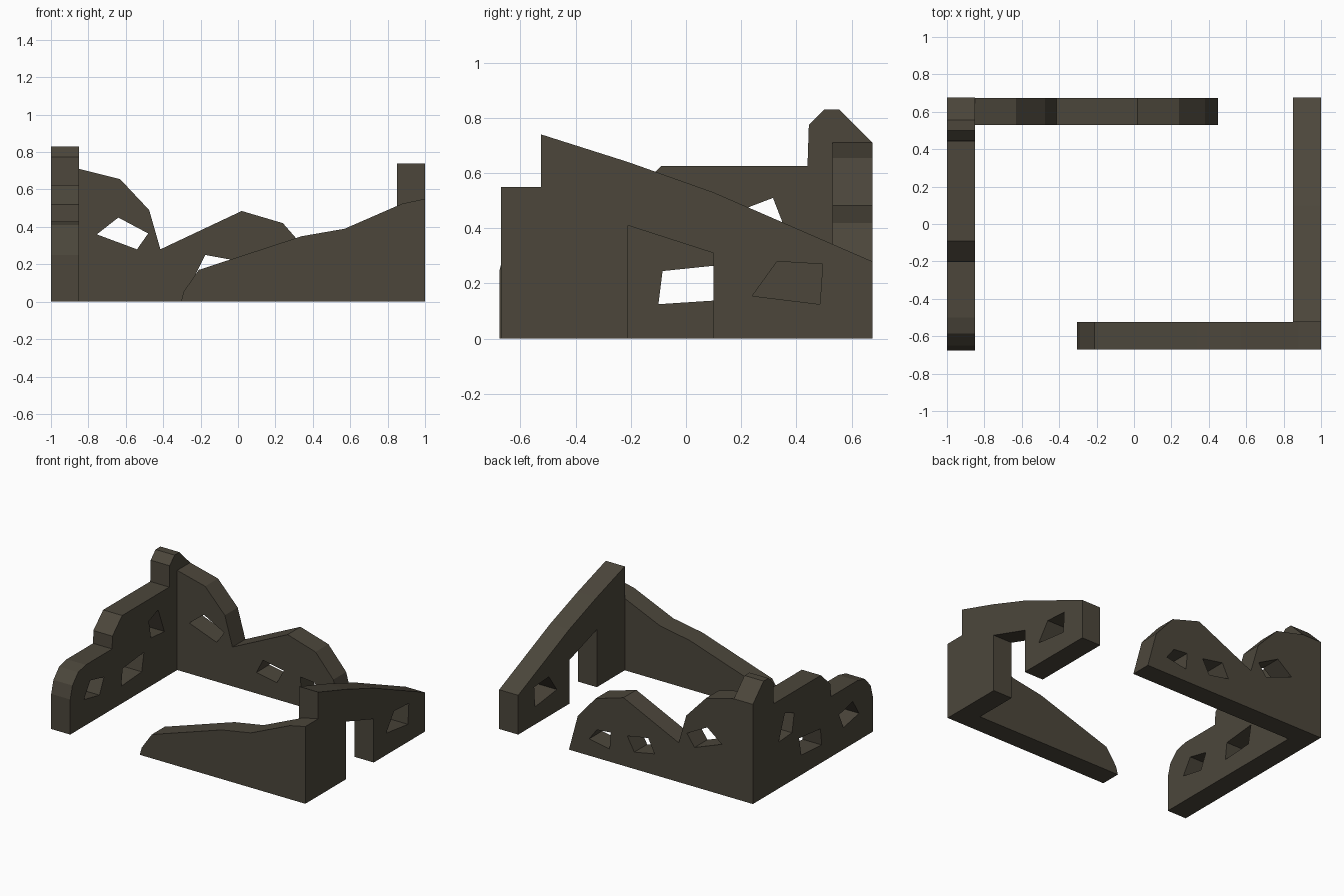
import bpy, bmesh
from mathutils import Vector

stone = bpy.data.materials.new("dark_olive_stone")
stone.diffuse_color = (0.072, 0.062, 0.044, 1)


def wall(name, axis, start, end, outline, windows=()):
    """Flat wall with ragged outline and openings, extruded along axis ('x' or 'y')."""
    def place(p):
        return Vector((start, p[0], p[1])) if axis == 'x' else Vector((p[0], start, p[1]))
    bm = bmesh.new()
    edges = []
    for loop in (outline, *windows):
        vs = [bm.verts.new(place(p)) for p in loop]
        edges += [bm.edges.new((vs[i - 1], vs[i])) for i in range(len(vs))]
    normal = Vector((1, 0, 0)) if axis == 'x' else Vector((0, 1, 0))
    bmesh.ops.triangle_fill(bm, edges=edges, use_beauty=True, normal=normal)
    ext = bmesh.ops.extrude_face_region(bm, geom=bm.faces[:], use_keep_orig=True)
    moved = [g for g in ext['geom'] if isinstance(g, bmesh.types.BMVert)]
    bmesh.ops.translate(bm, verts=moved, vec=normal * (end - start))
    bmesh.ops.recalc_face_normals(bm, faces=bm.faces[:])
    me = bpy.data.meshes.new(name)
    bm.to_mesh(me)
    bm.free()
    me.materials.append(stone)
    bpy.context.collection.objects.link(bpy.data.objects.new(name, me))


# left wall: tall corner stub, stepped top, three broken windows
wall("left_wall", 'x', -1, -0.85,
     [(0.675, 0), (0.675, 0.71), (0.555, 0.83), (0.5, 0.83), (0.445, 0.775), (0.44, 0.625),
      (-0.09, 0.625), (-0.2, 0.52), (-0.203, 0.43), (-0.5, 0.43), (-0.585, 0.41),
      (-0.65, 0.34), (-0.675, 0.25), (-0.675, 0)],
     [[(-0.45, 0.3), (-0.295, 0.265), (-0.345, 0.155), (-0.52, 0.19)],
      [(-0.085, 0.245), (0.155, 0.27), (0.13, 0.14), (-0.1, 0.125)],
      [(0.21, 0.47), (0.315, 0.51), (0.385, 0.33), (0.235, 0.34)]])

# back wall: two humps with a deep notch, three windows
wall("back_wall", 'y', 0.53, 0.675,
     [(-0.85, 0), (-0.85, 0.71), (-0.63, 0.655), (-0.475, 0.49), (-0.415, 0.28), (0.02, 0.485),
      (0.24, 0.42), (0.38, 0.26), (0.45, 0)],
     [[(-0.64, 0.45), (-0.48, 0.365), (-0.54, 0.28), (-0.755, 0.36)],
      [(-0.175, 0.25), (-0.01, 0.22), (-0.065, 0.12), (-0.225, 0.15)],
      [(0.12, 0.21), (0.23, 0.2), (0.29, 0.12), (0.13, 0.09)]])

# right wall: sloping top, doorway cut into the outline, one window
wall("right_wall", 'x', 0.85, 1,
     [(-0.525, 0), (-0.525, 0.74), (-0.21, 0.64), (0.1, 0.53), (0.675, 0.28), (0.675, 0),
      (0.1, 0), (0.1, 0.31), (-0.21, 0.41), (-0.21, 0)],
     [[(0.33, 0.28), (0.495, 0.27), (0.485, 0.125), (0.24, 0.155)]])

# front wall: low crumbling slope
wall("front_wall", 'y', -0.67, -0.525,
     [(-0.305, 0), (-0.29, 0.055), (-0.21, 0.17), (0.34, 0.35), (0.57, 0.39), (0.88, 0.525),
      (1, 0.55), (1, 0)])
